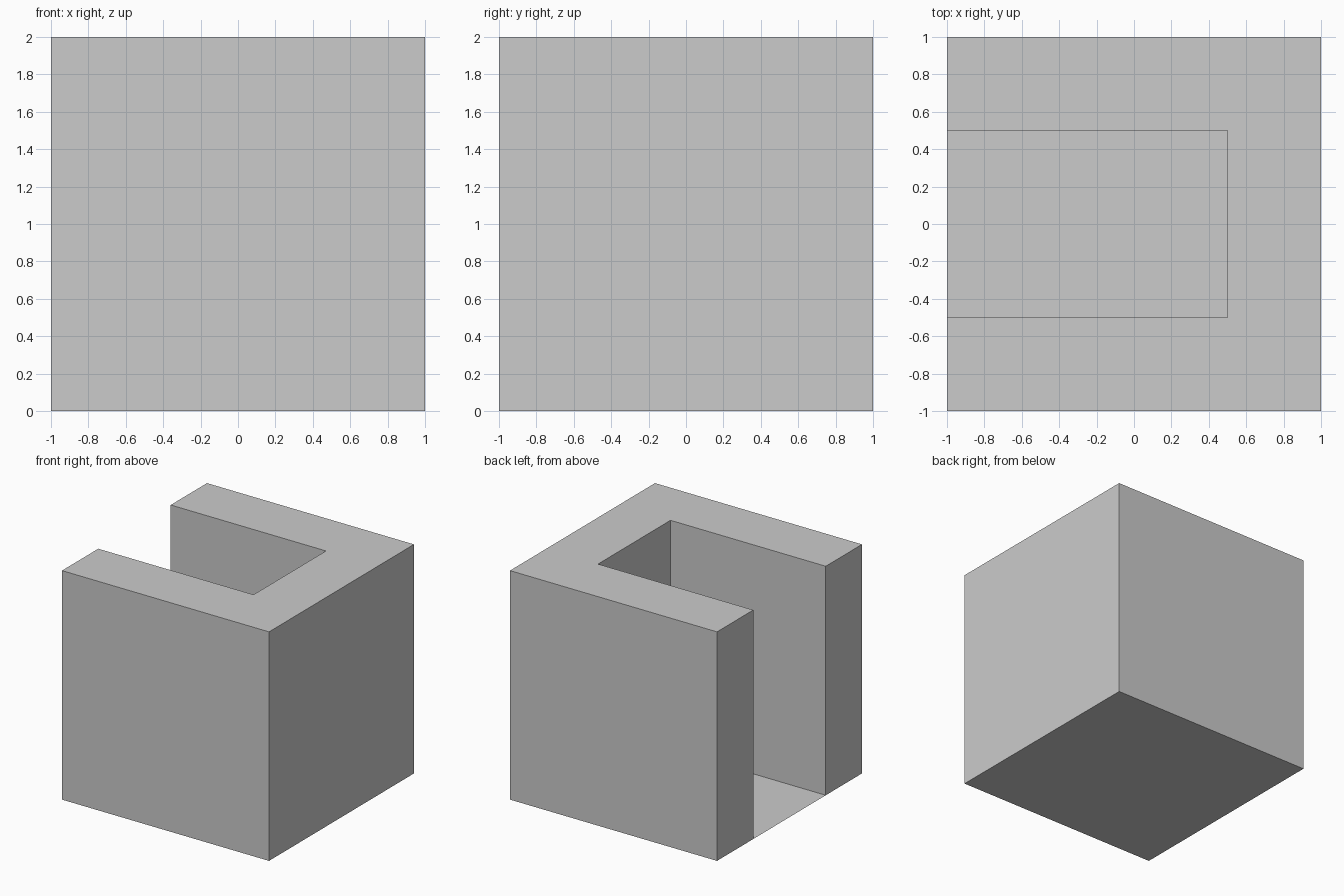
import bpy, bmesh

if "Cube" in bpy.data.objects:
    bpy.data.objects.remove(bpy.data.objects["Cube"])

HEIGHT = 2.0


def prism(name, outline, height):
    """Extrude a flat outline upward; zero height leaves a thin sheet."""
    bm = bmesh.new()
    base = bm.faces.new([bm.verts.new((x, y, 0)) for x, y in outline])
    if height:
        res = bmesh.ops.extrude_face_region(bm, geom=[base], use_keep_orig=True)
        top = [v for v in res["geom"] if isinstance(v, bmesh.types.BMVert)]
        bmesh.ops.translate(bm, verts=top, vec=(0, 0, height))
        bmesh.ops.recalc_face_normals(bm, faces=bm.faces)
    else:
        base.normal_flip()
    mesh = bpy.data.meshes.new(name)
    bm.to_mesh(mesh)
    bm.free()
    obj = bpy.data.objects.new(name, mesh)
    bpy.context.collection.objects.link(obj)
    return obj


# Thick U-shaped wall, open toward -x
prism("u_wall", [(-1, -1), (1, -1), (1, 1), (-1, 1),
                 (-1, 0.5), (0.5, 0.5), (0.5, -0.5), (-1, -0.5)], HEIGHT)

# Paper-thin floor closing the bottom of the slot
prism("slot_floor", [(-1, -0.5), (0.5, -0.5), (0.5, 0.5), (-1, 0.5)], 0)
